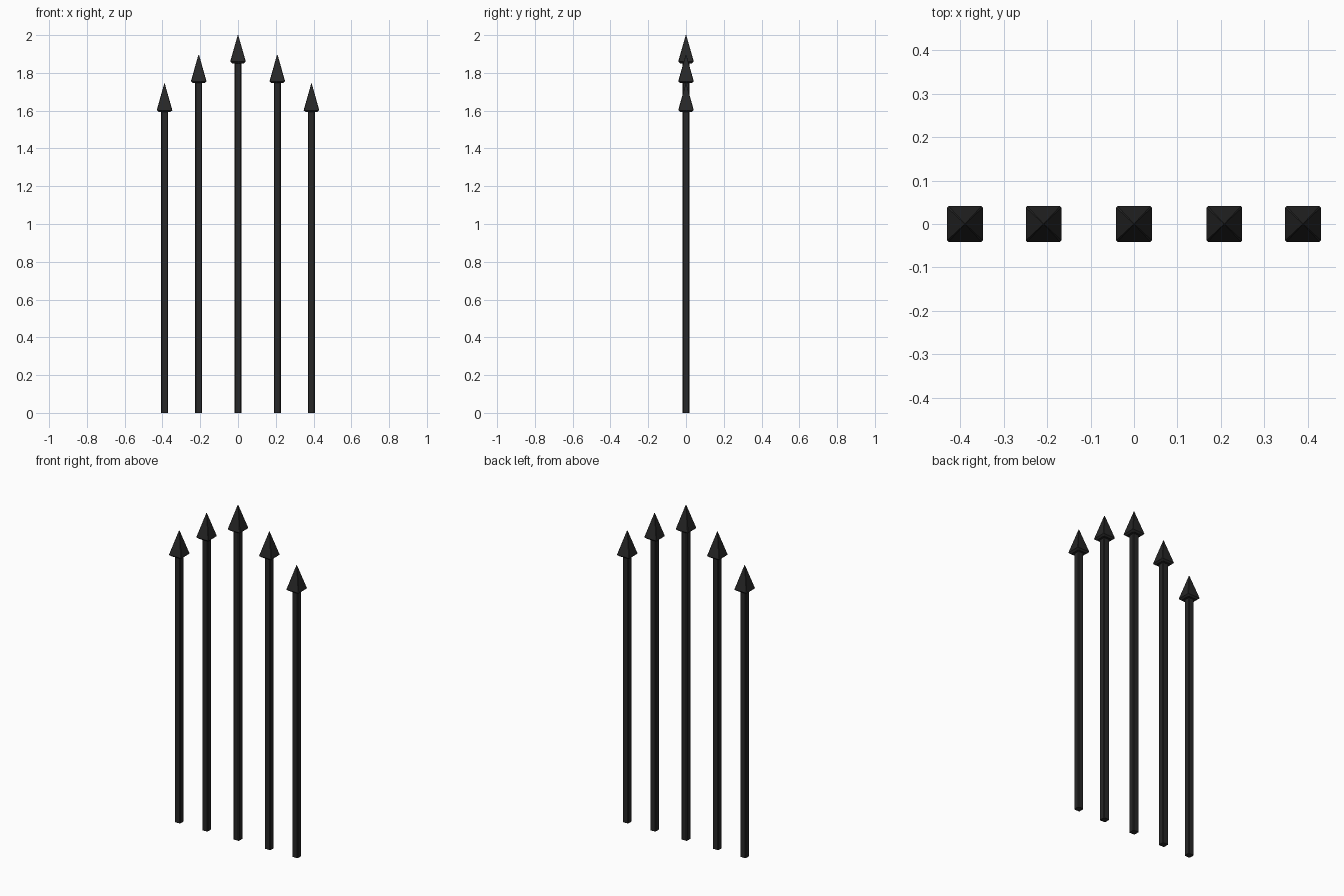
import bpy, bmesh

if "Cube" in bpy.data.objects:
    bpy.data.objects.remove(bpy.data.objects["Cube"])

iron = bpy.data.materials.new("black_iron")
iron.diffuse_color = (0.02, 0.02, 0.02, 1)
iron.use_nodes = True
iron.node_tree.nodes["Principled BSDF"].inputs["Base Color"].default_value = iron.diffuse_color


def chamfered_square(half, cut):
    """Square outline with small chamfered corners."""
    a, b = half, half - cut
    return [(a, -b), (a, b), (b, a), (-b, a), (-a, b), (-a, -b), (-b, -a), (b, -a)]


def loft(name, sections, x):
    """Stack of (half width, corner cut, z) sections, bridged and capped."""
    bm = bmesh.new()
    rings = [[bm.verts.new((px, py, z)) for px, py in chamfered_square(h, c)]
             for h, c, z in sections]
    for low, high in zip(rings, rings[1:]):
        for i in range(8):
            j = (i + 1) % 8
            bm.faces.new((low[i], low[j], high[j], high[i]))
    bm.faces.new(rings[0][::-1])
    bm.faces.new(rings[-1])
    mesh = bpy.data.meshes.new(name)
    bm.to_mesh(mesh)
    bm.free()
    mesh.materials.append(iron)
    obj = bpy.data.objects.new(name, mesh)
    obj.location.x = x
    bpy.context.collection.objects.link(obj)


# Five railing bars: (distance from centre, tip height)
for offset, tip in [(0, 2.0), (0.208, 1.896), (0.389, 1.743)]:
    for side in ((1,) if offset == 0 else (-1, 1)):
        x = side * offset
        # square bar with softened edges
        loft("bar", [(0.0185, 0.004, 0), (0.0185, 0.004, tip - 0.146)], x)
        # four-sided spear point with a chamfered base
        loft("spear_point", [(0.031, 0.003, tip - 0.15),
                             (0.041, 0.003, tip - 0.141),
                             (0.040, 0.003, tip - 0.136),
                             (0.0015, 0.0005, tip)], x)
